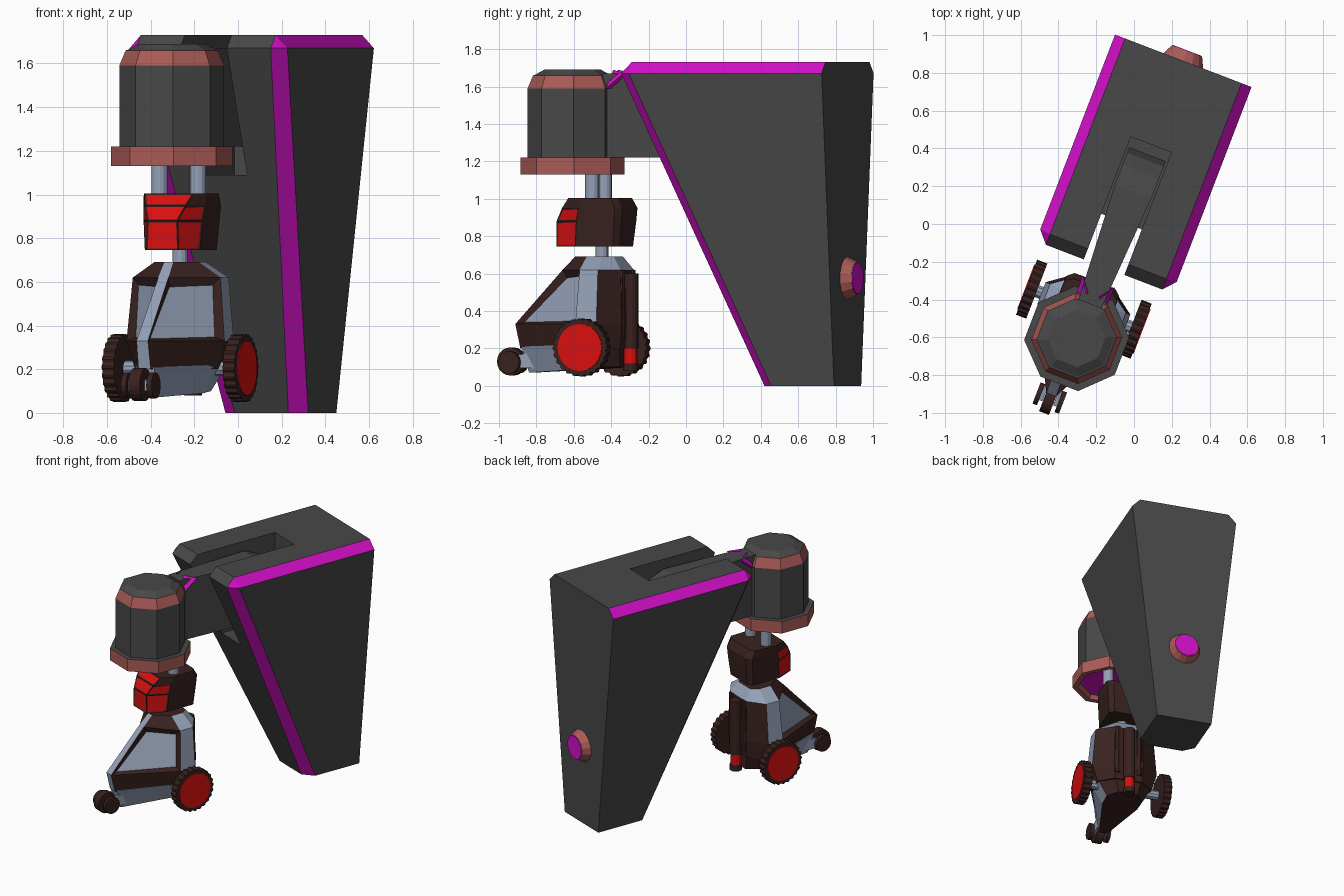
import bpy, bmesh, math
from mathutils import Matrix, Vector

if "Cube" in bpy.data.objects:
    bpy.data.objects.remove(bpy.data.objects["Cube"])

def mat(name, r, g, b):
    m = bpy.data.materials.new(name)
    m.diffuse_color = (r, g, b, 1)
    m.use_nodes = True
    m.node_tree.nodes["Principled BSDF"].inputs["Base Color"].default_value = m.diffuse_color
    return m

GREY = mat("dark grey", .065, .065, .065)
MAGENTA = mat("magenta", .65, .005, .58)
SALMON = mat("salmon", .40, .105, .095)
BROWN = mat("dark brown", .040, .016, .014)
RED = mat("red", .70, .005, .005)
STEEL = mat("blue grey steel", .30, .36, .48)

# the whole model is turned about z; parts are built in straight local axes
TURN = Matrix.Rotation(math.radians(-21), 4, 'Z') @ Matrix.Translation((-.066, 0, 0))
SHIFT = -.02  # small sideways offset of the robot

def finish(name, bm, mats, dx=0):
    me = bpy.data.meshes.new(name)
    bm.to_mesh(me)
    bm.free()
    me.transform(TURN @ Matrix.Translation((dx, 0, 0)))
    for m in mats:
        me.materials.append(m)
    ob = bpy.data.objects.new(name, me)
    bpy.context.collection.objects.link(ob)
    return ob

def loft(name, halves, mats, pick, dx=0, bottom=0, top=0, insets=None):
    """Skin mirrored rings. Each half ring runs front to back on the right.
    pick(band, k): k=-1 front, 0.. along the side, n-1 back."""
    bm = bmesh.new()
    n = len(halves[0])
    rings = []
    for h in halves:
        pts = list(h) + [(-x, y, z) for x, y, z in reversed(h)]
        rings.append([bm.verts.new(p) for p in pts])
    todo = []
    for b in range(len(rings) - 1):
        for i in range(2 * n):
            j = (i + 1) % (2 * n)
            k = i if i < n else 2 * n - 2 - i
            f = bm.faces.new((rings[b][i], rings[b][j], rings[b + 1][j], rings[b + 1][i]))
            f.material_index = pick(b, k)
            if insets and (b, k) in insets:
                todo.append((f, insets[b, k]))
    bm.faces.new(list(reversed(rings[0]))).material_index = bottom
    bm.faces.new(rings[-1]).material_index = top
    bmesh.ops.recalc_face_normals(bm, faces=bm.faces)
    for f, (thick, depth, m) in todo:
        bmesh.ops.inset_individual(bm, faces=[f], thickness=thick, depth=depth)
        f.material_index = m
    bmesh.ops.remove_doubles(bm, verts=bm.verts, dist=1e-5)
    return finish(name, bm, mats, dx)

def flat(z, *pts):
    return [(x, y, z) for x, y in pts]

def cyl(name, a, b, r1, r2, segs, m, dx=0, tread=0):
    """Cylinder or cone from a to b; tread cuts notches into the rim."""
    a, b = Vector(a), Vector(b)
    bm = bmesh.new()
    bmesh.ops.create_cone(bm, cap_ends=True, segments=segs, radius1=r1, radius2=r2, depth=(b - a).length)
    if tread:
        for v in bm.verts:
            i = round(math.atan2(v.co.y, v.co.x) / (2 * math.pi / segs))
            if i % 4 > 1:
                v.co.x *= tread
                v.co.y *= tread
    q = (b - a).to_track_quat('Z', 'Y').to_matrix().to_4x4()
    bm.transform(Matrix.Translation((a + b) / 2) @ q)
    return finish(name, bm, [m], dx)

def hull(name, pts, m, dx=0):
    bm = bmesh.new()
    vs = [bm.verts.new(p) for p in pts]
    bmesh.ops.convex_hull(bm, input=vs)
    return finish(name, bm, [m], dx)

# stand: tapered block with magenta chamfers
stand = loft("stand", [
    flat(0, (.131, .474), (.203, .54), (.203, .90)),
    flat(1.67, (.33, -.27), (.387, -.205), (.387, .90)),
    flat(1.73, (.33, -.21), (.33, -.21), (.33, .90))],
    [GREY, MAGENTA], lambda b, k: 1 if k == 0 or (b == 1 and k == 1) else 0)
# slot in the stand for the arm
slot = hull("slot_cutter", [(x, y, z) for x in (-.115, .115) for y in (-.6, .425) for z in (1.09, 2)], GREY)
mod = stand.modifiers.new("slot", 'BOOLEAN')
mod.operation, mod.object, mod.solver = 'DIFFERENCE', slot, 'EXACT'
slot.hide_render = True
slot.hide_viewport = True

# round button on the back of the stand
cyl("button_ring", (0, .895, .575), (0, .955, .575), .118, .088, 14, SALMON)
cyl("button_face", (0, .95, .575), (0, .959, .575), .085, .085, 14, MAGENTA)

# arm: side profile with a rounded rear end, narrower at the front
profile = [(-.48, 1.22), (.37, 1.22), (.37, 1.42), (.34, 1.54), (.27, 1.62), (.16, 1.665), (-.48, 1.67)]
bm = bmesh.new()
sides = []
for s in (1, -1):
    sides.append([bm.verts.new((s * min(.103, .103 + .08 * y), y, z)) for y, z in profile])
bm.faces.new(sides[0])
bm.faces.new(sides[1])
for i in range(len(profile)):
    j = (i + 1) % len(profile)
    bm.faces.new((sides[0][i], sides[0][j], sides[1][j], sides[1][i]))
bmesh.ops.recalc_face_normals(bm, faces=bm.faces)
finish("arm", bm, [GREY])
for s, side in ((1, "right"), (-1, "left")):
    hull("arm_gusset_" + side, [(s * .09, -.35, 1.67), (s * .087, -.45, 1.59),
         (s * .03, -.43, 1.69), (s * .04, -.40, 1.59)], MAGENTA)

# press head: stepped octagon with salmon rim and band
def octagon(z, a, cy=-.675):
    t = a * math.tan(math.pi / 8)
    return flat(z, (t, cy - a), (a, cy - t), (a, cy + t), (t, cy + a))
loft("press_head", [octagon(z, a) for z, a in (
    (1.16, .205), (1.13, .222), (1.13, .257), (1.22, .257), (1.22, .222),
    (1.59, .222), (1.66, .195), (1.663, .185), (1.69, .14))],
    [GREY, SALMON, MAGENTA], lambda b, k: 1 if b in (0, 1, 2, 5) else 0, bottom=2)

# rods holding the robot head, and its neck
for s, side in ((1, "right"), (-1, "left")):
    cyl("rod_" + side, (s * .094, -.534, .98), (s * .094, -.534, 1.2), .038, .038, 14, STEEL, SHIFT)
cyl("neck", (0, -.515, .66), (0, -.515, .78), .035, .035, 12, STEEL, SHIFT)

# robot head with red inset visor panels
panel = (.012, -.004, 1)
loft("robot_head", [
    flat(.745, (.08, -.745), (.135, -.615), (.135, -.40), (.10, -.375)),
    flat(.88, (.075, -.745), (.145, -.605), (.145, -.39), (.11, -.36)),
    flat(.95, (.10, -.705), (.152, -.59), (.15, -.385), (.115, -.355)),
    flat(1.005, (.12, -.66), (.155, -.575), (.148, -.41), (.11, -.385))],
    [BROWN, RED], lambda b, k: 0, SHIFT,
    insets={(0, -1): panel, (1, -1): panel, (2, -1): panel, (0, 0): panel, (1, 0): panel})

# robot body: steel centre stripe and side strips, recessed windows
window = (.04, -.03, 1)
loft("robot_body", [
    flat(.20, (.03, -.97), (.20, -.57), (.20, -.45), (.10, -.37)),
    flat(.33, (.028, -1.0), (.24, -.575), (.24, -.455), (.11, -.36)),
    flat(.62, (.025, -.73), (.215, -.56), (.215, -.455), (.10, -.37)),
    flat(.69, (.022, -.66), (.11, -.56), (.11, -.47), (.07, -.42))],
    [BROWN, STEEL],
    lambda b, k: 1 if (k == -1 or (k == 1 and b > 0) or (b == 2 and k in (2, 3))) else 0,
    SHIFT, insets={(1, 0): window})

# keel under the body
loft("keel", [
    [(.03, -.92, .07), (.13, -.56, .09), (.13, -.46, .10), (.07, -.38, .10)],
    [(.045, -.96, .21), (.205, -.57, .22), (.205, -.45, .22), (.10, -.38, .22)]],
    [STEEL, BROWN], lambda b, k: 1 if k >= 2 else 0, SHIFT, bottom=1)

# tail cylinder with a red ring near its foot
for nm, z0, z1, r, m in (("tail_cylinder", .20, .60, .042, BROWN), ("tail_ring", .12, .20, .036, RED),
                         ("tail_foot", .08, .12, .042, BROWN)):
    cyl(nm, (0, -.35, z0), (0, -.35, z1), r, r, 12, m, SHIFT)
for s, side in ((1, "right"), (-1, "left")):
    cyl("tail_post_" + side, (s * .08, -.375, .25), (s * .08, -.375, .62), .022, .022, 8, BROWN, SHIFT)

# rear axle and treaded wheels with red discs
cyl("rear_axle", (-.28, -.516, .205), (.28, -.516, .205), .035, .035, 10, STEEL, SHIFT)
for s, side in ((1, "right"), (-1, "left")):
    c = lambda x, y=-.516, z=.205: (s * x, y, z)
    cyl("rear_tyre_" + side, c(.267), c(.325), .156, .156, 96, BROWN, SHIFT, tread=.95)
    cyl("rear_disc_" + side, c(.32), c(.33), .126, .126, 24, RED, SHIFT)
    # front fork plates and guide wheels
    hull("fork_" + side, [(s * x, y, z) for x in (.03, .05)
         for y, z in ((-1.05, .10), (-1.05, .15), (-.80, .09), (-.80, .20))], STEEL, SHIFT)
    cyl("guide_wheel_" + side, c(.05, -1.02, .125), c(.075, -1.02, .125), .06, .06, 16, BROWN, SHIFT)
cyl("front_wheel", (-.028, -1.03, .13), (.028, -1.03, .13), .075, .075, 20, BROWN, SHIFT)
